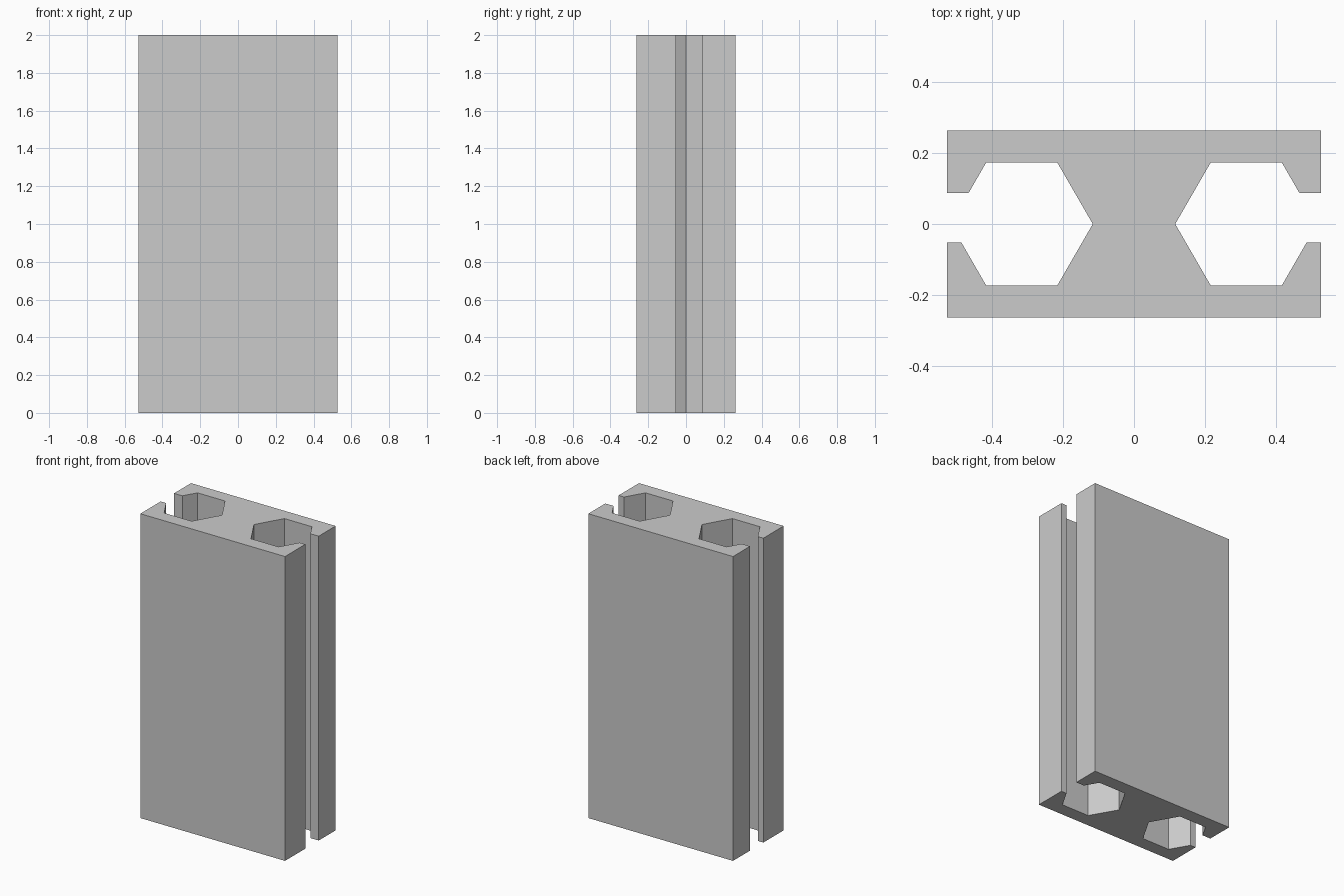
import bpy
import bmesh
from math import sqrt

cube = bpy.data.objects.get("Cube")
if cube:
    bpy.data.objects.remove(cube, do_unlink=True)

HEIGHT = 2.0
HALF_X, HALF_Y = 0.526, 0.263
HEX_X, HEX_R = 0.316, 0.2           # hexagonal channel centre and radius
SLOT_BACK, SLOT_FRONT = 0.087, -0.052  # off-centre slot edges
HEX_Y = HEX_R * sqrt(3) / 2

grey = bpy.data.materials.new("plain grey")
grey.use_nodes = True
colour = (0.6, 0.6, 0.6, 1)
grey.diffuse_color = colour
grey.node_tree.nodes["Principled BSDF"].inputs["Base Color"].default_value = colour


def lip_x(y):
    """Where the slot edge meets the outer slanted side of the channel."""
    return HEX_X + HEX_R - abs(y) / sqrt(3)


# Right half of the section, front corner to back corner
half = [
    (HALF_X, -HALF_Y),
    (HALF_X, SLOT_FRONT),
    (lip_x(SLOT_FRONT), SLOT_FRONT),
    (HEX_X + HEX_R / 2, -HEX_Y),
    (HEX_X - HEX_R / 2, -HEX_Y),
    (HEX_X - HEX_R, 0),
    (HEX_X - HEX_R / 2, HEX_Y),
    (HEX_X + HEX_R / 2, HEX_Y),
    (lip_x(SLOT_BACK), SLOT_BACK),
    (HALF_X, SLOT_BACK),
    (HALF_X, HALF_Y),
]
section = half + [(-x, y) for x, y in reversed(half)]

# Extrude the mirrored section into the slotted bar
bm = bmesh.new()
base = bm.faces.new([bm.verts.new((x, y, 0)) for x, y in section])
top = bmesh.ops.extrude_face_region(bm, geom=[base], use_keep_orig=True)
top_verts = [v for v in top["geom"] if isinstance(v, bmesh.types.BMVert)]
bmesh.ops.translate(bm, verts=top_verts, vec=(0, 0, HEIGHT))
bmesh.ops.recalc_face_normals(bm, faces=bm.faces)

mesh = bpy.data.meshes.new("slotted_bar")
bm.to_mesh(mesh)
bm.free()
mesh.materials.append(grey)
bar = bpy.data.objects.new("slotted_bar", mesh)
bpy.context.collection.objects.link(bar)
